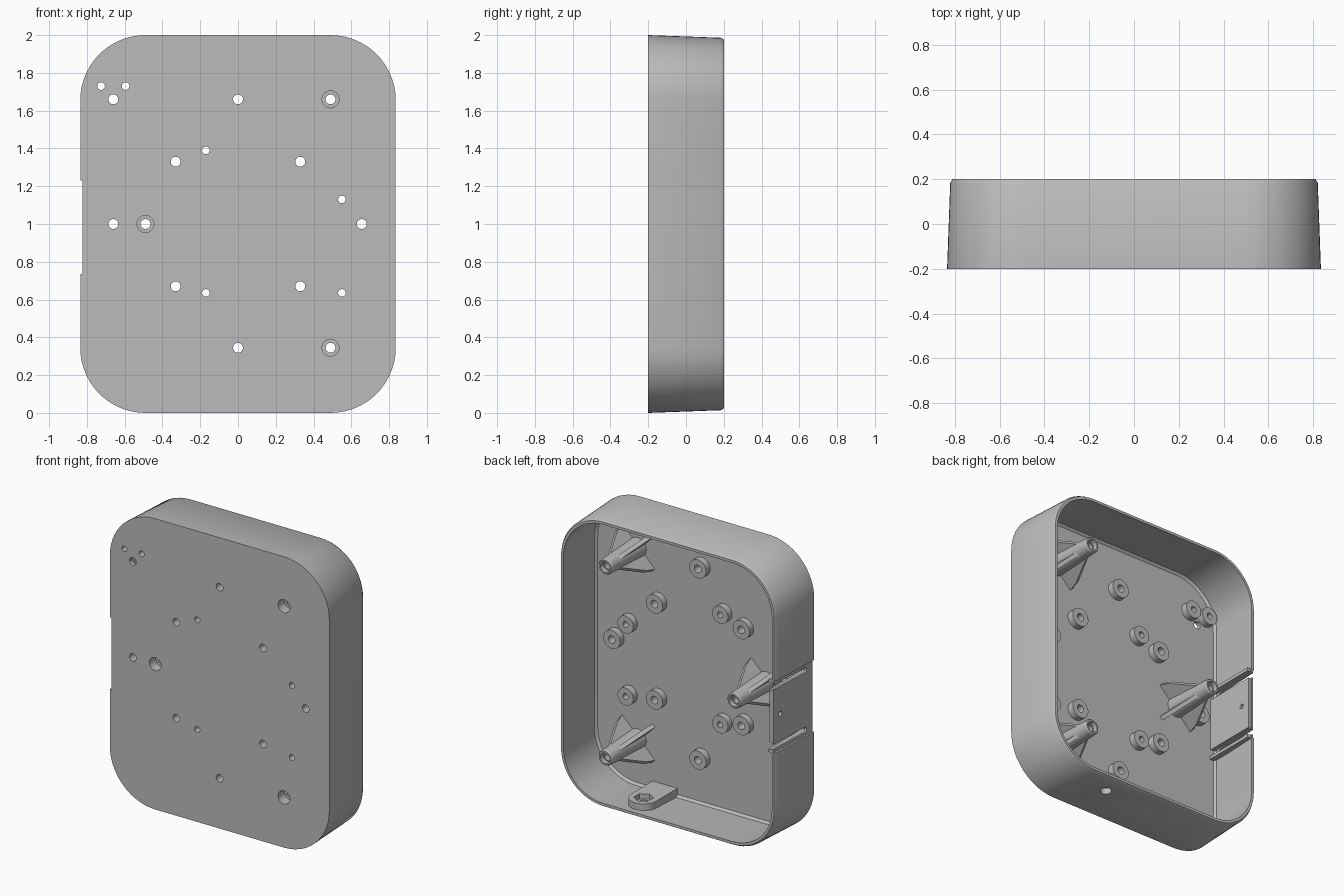
import bpy, bmesh, math
from mathutils import Matrix, Vector

if "Cube" in bpy.data.objects:
    bpy.data.objects.remove(bpy.data.objects["Cube"])

grey = bpy.data.materials.new("plain grey plastic")
grey.use_nodes = True
grey.diffuse_color = (0.5, 0.5, 0.5, 1)
grey.node_tree.nodes["Principled BSDF"].inputs["Base Color"].default_value = (0.5, 0.5, 0.5, 1)

FLOOR = -0.172
RIM = 0.2
THICK = 0.028


def make(name, bm):
    bmesh.ops.recalc_face_normals(bm, faces=bm.faces)
    mesh = bpy.data.meshes.new(name)
    bm.to_mesh(mesh)
    bm.free()
    mesh.materials.append(grey)
    ob = bpy.data.objects.new(name, mesh)
    bpy.context.collection.objects.link(ob)
    return ob


def cylinder(bm, centre, r, length, axis, sides=28):
    turn = {"x": Matrix.Rotation(math.pi / 2, 4, "Y"),
            "y": Matrix.Rotation(math.pi / 2, 4, "X"),
            "z": Matrix.Identity(4)}[axis]
    bmesh.ops.create_cone(bm, cap_ends=True, segments=sides, radius1=r, radius2=r,
                          depth=length, matrix=Matrix.Translation(centre) @ turn)


def loft(bm, loops, cap=True):
    rows = [[bm.verts.new(p) for p in loop] for loop in loops]
    n = len(rows[0])
    for a, b in zip(rows, rows[1:]):
        for i in range(n):
            bm.faces.new((a[i], a[(i + 1) % n], b[(i + 1) % n], b[i]))
    if cap:
        bm.faces.new(rows[0])
        bm.faces.new(rows[-1])
    return rows


def prism(bm, pts, lo, hi, axis):
    place = {"x": lambda u, v, w: (w, u, v), "z": lambda u, v, w: (u, v, w)}[axis]
    loft(bm, [[place(u, v, w) for u, v in pts] for w in (lo, hi)])


def box(bm, x, y, z):
    prism(bm, [(x[0], y[0]), (x[1], y[0]), (x[1], y[1]), (x[0], y[1])], z[0], z[1], "z")


def lathe(bm, x, z, profile, sides=28):
    # closed (radius, y) outline turned about an axis along y
    loops = [[(x + r * math.cos(t), y, z + r * math.sin(t))
              for t in (2 * math.pi * i / sides for i in range(sides))]
             for r, y in profile]
    loft(bm, loops + loops[:1], cap=False)
    bmesh.ops.remove_doubles(bm, verts=bm.verts, dist=1e-5)


def cut(ob, *cutters):
    for c in cutters:
        c.hide_render = True
        mod = ob.modifiers.new("cut", "BOOLEAN")
        mod.operation = "DIFFERENCE"
        mod.solver = "EXACT"
        mod.object = c
    deps = bpy.context.evaluated_depsgraph_get()
    mesh = bpy.data.meshes.new_from_object(ob.evaluated_get(deps))
    ob.modifiers.clear()
    ob.data = mesh


def outline(y, inset, seg=14):
    # rounded rectangle at depth y
    r = 0.345 - inset
    pts = []
    for k, (sx, sz) in enumerate([(1, 1), (-1, 1), (-1, -1), (1, -1)]):
        for i in range(seg + 1):
            t = math.pi / 2 * (k + i / seg)
            pts.append((sx * 0.49 + r * math.cos(t), y, 1 + sz * 0.655 + r * math.sin(t)))
    return pts


# Drafted open shell with chamfered rim
bm = bmesh.new()
loft(bm, [outline(-0.2, 0), outline(RIM - 0.017, 0.014), outline(RIM, 0.024),
          outline(RIM, 0.014 + THICK), outline(FLOOR + 0.015, THICK),
          outline(FLOOR, THICK + 0.015)])
shell = make("enclosure_shell", bm)

# Positions of the mounting features (x, z)
posts = [(0.49, 1.66), (0.49, 0.345), (-0.49, 1.0)]
large = [(0, 1.66), (0, 0.345), (0.655, 1.0), (-0.66, 1.0)]
large += [(sx * 0.33, 1 + sz * 0.33) for sx in (-1, 1) for sz in (-1, 1)]
small = [(-0.17, 1.39), (-0.17, 0.635), (0.55, 1.13), (0.55, 0.635),
         (-0.725, 1.73), (-0.595, 1.73)]
BIG, LITTLE, SINK = 0.026, 0.02, 0.045
TAB_X, TAB_Y = 0.28, 0.06

# Cutters
bm = bmesh.new()
for group, r in ((large + [(-0.66, 1.66)], BIG), (small, LITTLE), (posts, SINK)):
    for x, z in group:
        cylinder(bm, (x, -0.19, z), r, 0.1, "y")
cylinder(bm, (TAB_X, TAB_Y, 0.04), 0.036, 0.3, "z")
cylinder(bm, (-0.8, 0.13, 0.98), 0.016, 0.2, "x")
holes = make("hole_cutter", bm)

bm = bmesh.new()
prism(bm, [(-0.9, -0.25), (-0.825, -0.25), (-0.803, 0.25), (-0.9, 0.25)], 0.735, 1.23, "z")
recess = make("recess_cutter", bm)

slot_z = (0.775, 1.185)
bm = bmesh.new()
for z in slot_z:
    arc = [(-0.12 - 0.018 * math.sin(t), z + 0.018 * math.cos(t))
           for t in (math.pi * i / 8 for i in range(9))]
    prism(bm, [(0.3, z + 0.018)] + arc + [(0.3, z - 0.018)], -0.95, -0.7, "x")
slots = make("slot_cutter", bm)
cut(shell, holes, recess, slots)

# Hollow bosses on the floor
for label, group, r, hole in (("large", large, 0.064, BIG), ("small", small, 0.06, LITTLE)):
    for i, (x, z) in enumerate(group):
        bm = bmesh.new()
        lathe(bm, x, z, [(hole, FLOOR - 0.002), (r, FLOOR - 0.002), (r, -0.127), (hole, -0.127)])
        make(f"{label}_boss_{i + 1}", bm)

# Tall screw posts, each with four diagonal tapering fins
for i, (x, z) in enumerate(posts):
    bm = bmesh.new()
    lathe(bm, x, z, [(SINK, FLOOR - 0.002), (0.068, FLOOR - 0.002), (0.053, 0.172),
                     (0.047, 0.18), (0.036, 0.18), (0.034, 0.15), (BIG, 0.15),
                     (BIG, -0.13), (SINK, -0.13)])
    make(f"screw_post_{i + 1}", bm)
    for k in range(4):
        bm = bmesh.new()
        side = [(0.05, FLOOR - 0.002), (0.175, FLOOR - 0.002), (0.155, -0.1), (0.05, 0.09)]
        loft(bm, [[(u, v, w) for u, v in side] for w in (-0.014, 0.014)])
        turn = Matrix.Rotation(math.pi / 4 + k * math.pi / 2, 4, "Y")
        bmesh.ops.transform(bm, matrix=Matrix.Translation((x, 0, z)) @ turn, verts=bm.verts)
        make(f"post_{i + 1}_fin_{k + 1}", bm)

# Thickened flexible tongue and guide rails on the slotted wall
bm = bmesh.new()
box(bm, (-0.803, -0.77), (FLOOR, 0.195), (0.8, 1.16))
tongue = make("latch_tongue", bm)
cut(tongue, holes)
for label, z in (("lower", 0.74), ("upper", 1.22)):
    bm = bmesh.new()
    box(bm, (-0.803, -0.765), (FLOOR, 0.195), (z - 0.011, z + 0.011))
    make(f"{label}_guide_rail", bm)

# Nut tab with rounded end and hexagonal pocket
bm = bmesh.new()
half = 0.095
arc = [(TAB_X + half * math.cos(t), TAB_Y + half * math.sin(t))
       for t in (math.pi * i / 16 for i in range(17))]
prism(bm, arc + [(TAB_X - half, FLOOR - 0.002), (TAB_X + half, FLOOR - 0.002)], 0.025, 0.085, "z")
tab = make("nut_tab", bm)
bm = bmesh.new()
cylinder(bm, (TAB_X, TAB_Y, 0.1), 0.062, 0.1, "z", 6)
pocket = make("nut_pocket_cutter", bm)
cut(tab, holes, pocket)

for helper in (holes, recess, slots, pocket):
    bpy.data.objects.remove(helper)

# Smooth round surfaces, keep edges sharp
for ob in bpy.context.collection.objects:
    if ob.type == "MESH" and grey.name in ob.data.materials:
        for p in ob.data.polygons:
            p.use_smooth = True
        ob.data.set_sharp_from_angle(angle=math.radians(30))
